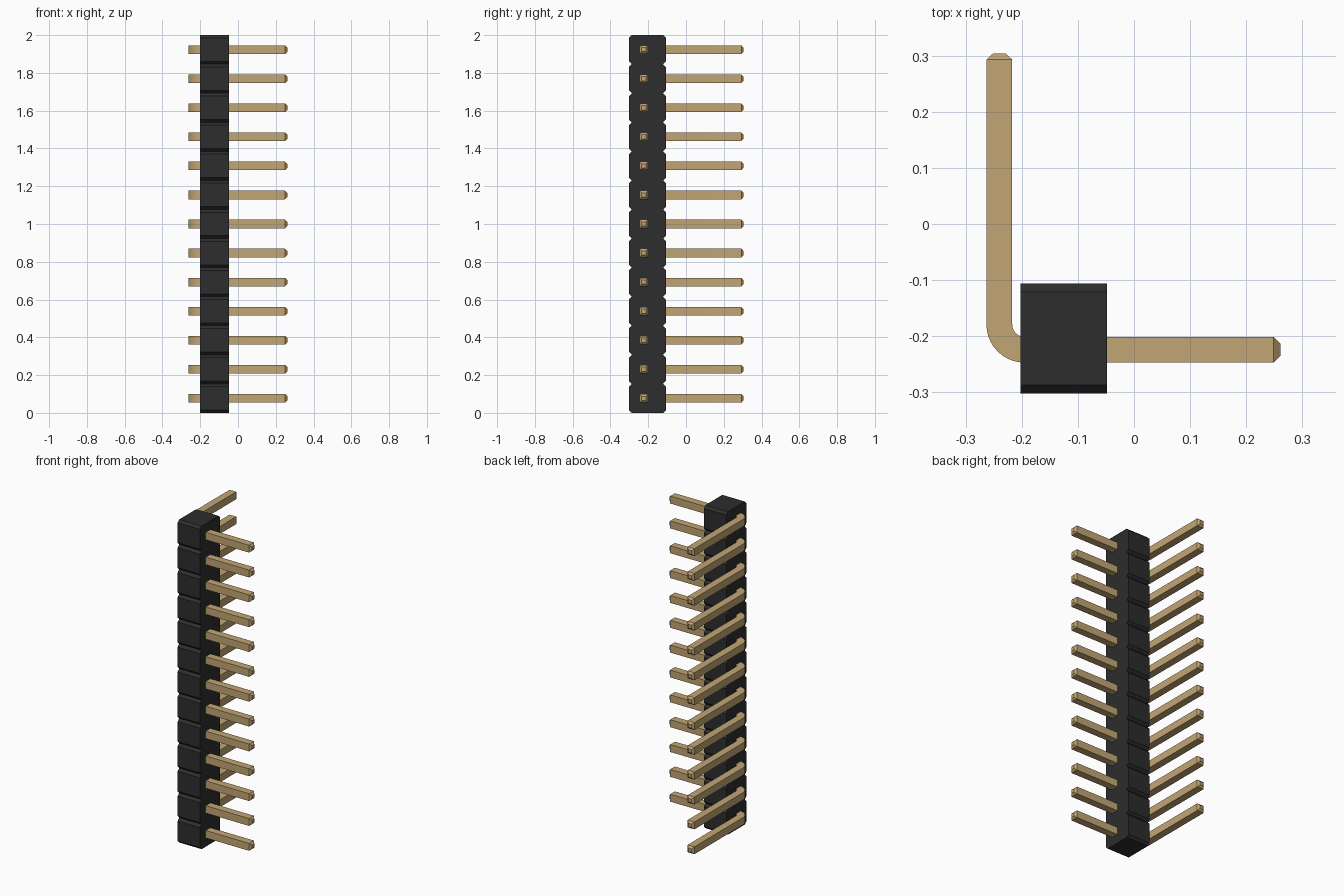
import bpy, bmesh, math
from mathutils import Vector

if "Cube" in bpy.data.objects:
    bpy.data.objects.remove(bpy.data.objects["Cube"], do_unlink=True)

COUNT = 13
PITCH = 2.0 / COUNT


def material(name, rgb):
    m = bpy.data.materials.new(name)
    m.use_nodes = True
    m.diffuse_color = (*rgb, 1)
    m.node_tree.nodes["Principled BSDF"].inputs["Base Color"].default_value = (*rgb, 1)
    return m


def make_object(name, bm, mat):
    bmesh.ops.recalc_face_normals(bm, faces=bm.faces)
    mesh = bpy.data.meshes.new(name)
    bm.to_mesh(mesh)
    bm.free()
    mesh.materials.append(mat)
    obj = bpy.data.objects.new(name, mesh)
    bpy.context.collection.objects.link(obj)
    return obj


black = material("black plastic", (0.026, 0.026, 0.026))
gold = material("gold metal", (0.54, 0.38, 0.175))

# Housing: notched outline in the YZ plane, extruded along X
X0, X1, Y0, Y1, CUT = -0.202, -0.048, -0.302, -0.106, 0.015
front, back = [], []
for i in range(COUNT):
    low, high = i * PITCH, (i + 1) * PITCH
    for z, inset in ((low, CUT), (low + CUT, 0), (high - CUT, 0), (high, CUT)):
        if i and z == low:
            continue  # neighbouring blocks share the notch point
        front.append((Y0 + inset, z))
        back.append((Y1 - inset, z))

bm = bmesh.new()
rows = [[bm.verts.new((x, y, z)) for y, z in side]
        for x, side in ((X0, front), (X0, back), (X1, back), (X1, front))]
for a, b in zip(rows, rows[1:] + rows[:1]):
    for j in range(len(a) - 1):
        bm.faces.new((a[j], a[j + 1], b[j + 1], b[j]))
for end in (0, -1):
    bm.faces.new([row[end] for row in rows])
make_object("housing", bm, black)

# Pin: square section swept through a right-angle bend, tapered at both tips
HALF, TIP, RADIUS, STEPS = 0.023, 0.011, 0.045, 10
LEG_X, ARM_Y = -0.24, -0.224
cx, cy = LEG_X + RADIUS, ARM_Y + RADIUS
stations = [(LEG_X, 0.304, math.pi, TIP), (LEG_X, 0.293, math.pi, HALF)]
for k in range(STEPS + 1):
    a = math.pi + math.pi / 2 * k / STEPS
    stations.append((cx + RADIUS * math.cos(a), cy + RADIUS * math.sin(a), a, HALF))
stations += [(0.249, ARM_Y, 1.5 * math.pi, HALF), (0.261, ARM_Y, 1.5 * math.pi, TIP)]

bm = bmesh.new()
rings = []
for x, y, angle, h in stations:
    out = Vector((math.cos(angle), math.sin(angle), 0)) * h
    up = Vector((0, 0, h))
    p = Vector((x, y, 0))
    rings.append([bm.verts.new(p + s * out + t * up)
                  for s, t in ((1, 1), (-1, 1), (-1, -1), (1, -1))])
for r, q in zip(rings, rings[1:]):
    for j in range(4):
        bm.faces.new((r[j], r[(j + 1) % 4], q[(j + 1) % 4], q[j]))
bm.faces.new(rings[0])
bm.faces.new(rings[-1])
pin = make_object("pin_1", bm, gold)
bpy.context.view_layer.objects.active = pin
pin.select_set(True)
bpy.ops.object.shade_smooth_by_angle(angle=math.radians(30))

# Repeat the pin up the housing
pin.location.z = PITCH / 2
for i in range(1, COUNT):
    copy = bpy.data.objects.new(f"pin_{i + 1}", pin.data)
    copy.location.z = (i + 0.5) * PITCH
    bpy.context.collection.objects.link(copy)
    for mod in pin.modifiers:
        new = copy.modifiers.new(mod.name, mod.type)
        if mod.type == "NODES":
            new.node_group = mod.node_group
